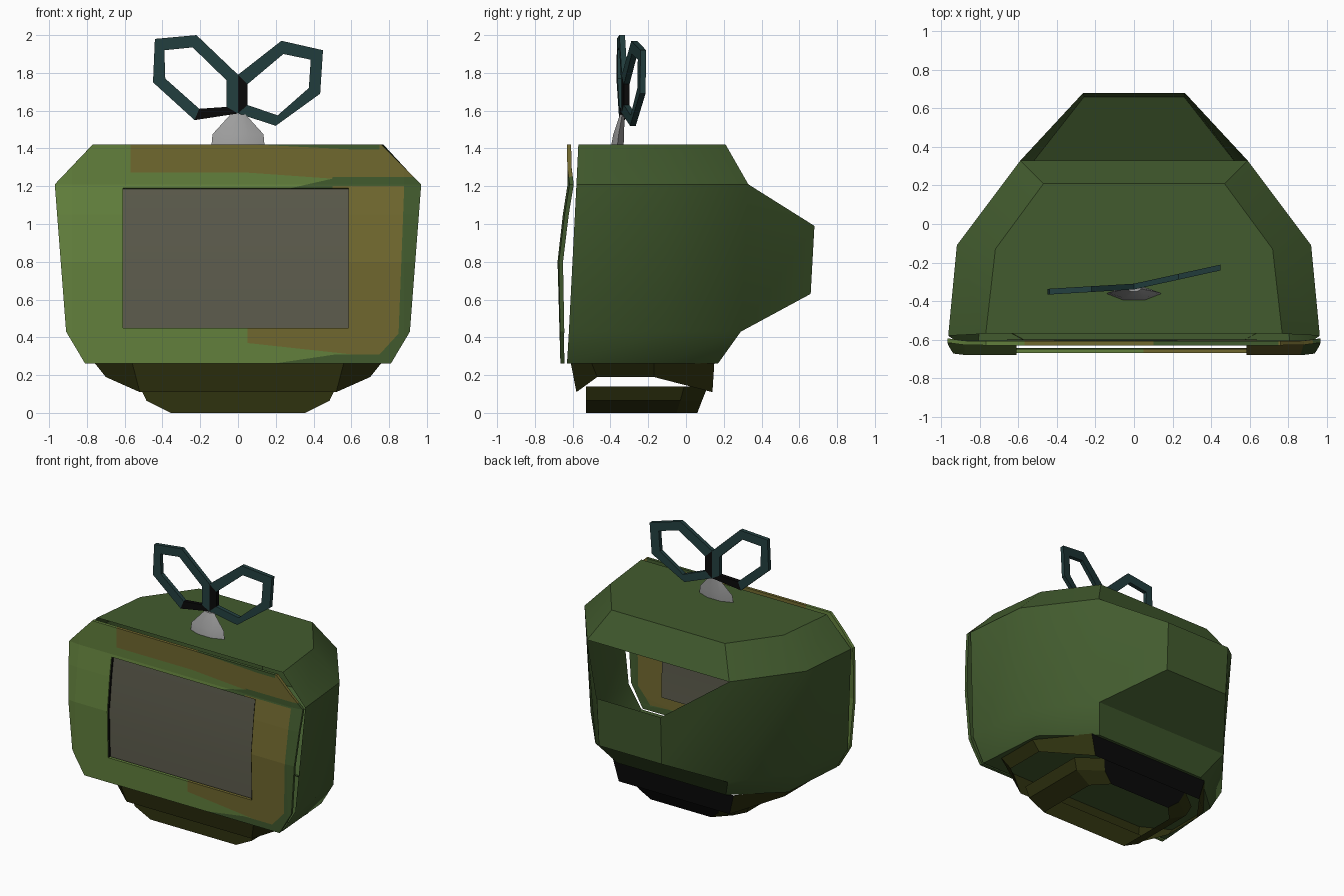
import bpy, bmesh, math
from mathutils import Vector

if "Cube" in bpy.data.objects:
    bpy.data.objects.remove(bpy.data.objects["Cube"])


def material(name, r, g, b):
    lin = [(c / 255 / 12.92) if c < 11 else ((c / 255 + 0.055) / 1.055) ** 2.4 for c in (r, g, b)]
    m = bpy.data.materials.new(name)
    m.diffuse_color = (*lin, 1)
    m.use_nodes = True
    m.node_tree.nodes["Principled BSDF"].inputs["Base Color"].default_value = m.diffuse_color
    return m


DARK_GREEN = material("dark_green", 66, 91, 46)
LIGHT_GREEN = material("light_green", 99, 129, 61)
BROWN = material("ochre_brown", 113, 105, 47)
SCREEN = material("screen_grey", 94, 93, 78)
OLIVE = material("dark_olive", 47, 50, 15)
GREY = material("light_grey", 158, 158, 158)
TEAL = material("dark_teal", 35, 63, 63)
BLACK = material("black", 9, 9, 9)


def finish(bm, name, mats, smooth=None):
    me = bpy.data.meshes.new(name)
    bm.to_mesh(me)
    bm.free()
    ob = bpy.data.objects.new(name, me)
    bpy.context.collection.objects.link(ob)
    for m in mats:
        me.materials.append(m)
    if smooth:
        bpy.ops.object.select_all(action='DESELECT')
        ob.select_set(True)
        bpy.context.view_layer.objects.active = ob
        bpy.ops.object.shade_smooth_by_angle(angle=math.radians(smooth))
    return ob


def ring(bm, half):
    """Mirror the right half (front to back) into a counterclockwise ring."""
    pts = list(half) + [(-x, y, z) for x, y, z in reversed(half)]
    return [bm.verts.new(p) for p in pts]


def bridge(bm, low, high, closed=False, skip=(), black=()):
    n = len(low)
    for i in range(n if closed else n - 1):
        if i in skip:
            continue
        j = (i + 1) % n
        f = bm.faces.new((low[i], low[j], high[j], high[i]))
        f.material_index = 1 if i in black else 0


# Cabinet shell, open at the front and at the top of the rear hump
bm = bmesh.new()
r0 = ring(bm, [(0.81, -0.63, 0.262), (0.77, -0.11, 0.262), (0.45, 0.17, 0.262)])
r1 = ring(bm, [(0.91, -0.62, 0.43), (0.87, -0.11, 0.43), (0.55, 0.29, 0.43)])
r2 = ring(bm, [(0.965, -0.58, 1.21), (0.92, -0.11, 1.21), (0.59, 0.33, 1.21)])
r3 = ring(bm, [(0.77, -0.57, 1.42), (0.72, -0.13, 1.42), (0.47, 0.21, 1.42)])
bridge(bm, r0, r1)
bridge(bm, r1, r2, skip=(2,))
bridge(bm, r2, r3)
bm.faces.new(r3)
bm.faces.new(r0[::-1])
c = ring(bm, [(0.26, 0.66, 0.63)])
d = ring(bm, [(0.265, 0.68, 0.99)])
for quad in ((r1[2], c[0], d[0], r2[2]), (c[0], c[1], d[1], d[0]),
             (c[1], r1[3], r2[3], d[1]), (r1[2], r1[3], c[1], c[0])):
    bm.faces.new(quad)
cabinet = finish(bm, "cabinet", [DARK_GREEN], 40).data
for e in cabinet.edges:  # crisp creases under the hump
    if all(cabinet.vertices[i].co.y > 0.16 and cabinet.vertices[i].co.z < 0.64 for i in e.vertices):
        e.use_edge_sharp = True

# Front panel with patches of paint and a screen opening
PROFILE = [(0.262, -0.665), (0.8, -0.68), (1.05, -0.652), (1.21, -0.627), (1.42, -0.63)]


def front_y(x, z):
    y = PROFILE[-1][1]
    for (z0, y0), (z1, y1) in zip(PROFILE, PROFILE[1:]):
        if z <= z1:
            y = y0 + (y1 - y0) * (z - z0) / (z1 - z0)
            break
    return y + 0.12 * max(0, abs(x) - 0.88)


def cut(bm, x1, z1, x2, z2):
    bmesh.ops.bisect_plane(bm, geom=bm.verts[:] + bm.edges[:] + bm.faces[:],
                           plane_co=(x1, 0, z1), plane_no=Vector((z2 - z1, 0, x1 - x2)).normalized())


def line(x, x1, z1, x2, z2):
    return z1 + (z2 - z1) * (x - x1) / (x2 - x1)


# Straight borders between the paint patches
RIM = (0.85, 0.42, 0.88, 1.2)
CORNER = (0.75, 0.31, 0.85, 0.42)
LOW_DARK = (0.25, 0.27, 0.52, 0.31)
LOW_BROWN = (0.05, 0.37, 0.6, 0.31)
BAND = (0.28, 1.19, 0.5, 1.24)
TOP_BROWN = (0.05, 1.272, 0.5, 1.24)
TOP_DARK = (0.1, 1.42, 0.6, 1.395)


def paint(x, z):
    """0 light green, 1 brown, 2 dark green."""
    if z > 1.19:
        if 0.1 < x < 0.75 and z > max(1.395, line(x, *TOP_DARK)):
            return 2
        if x > 0.5:
            if z > 1.25:
                return 1
            return 2 if z > 1.2 or x > 0.88 else 1
        if z < line(x, *BAND) and x > 0.28:
            return 2
        edge = 1.272 if x < 0.05 else line(x, *TOP_BROWN)
        return 1 if x > -0.57 and z > edge else 0
    if x > 0.75 and (z < line(x, *CORNER) or x > 0.85 + (z - 0.42) * 0.0385):
        return 2
    if x > 0.25 and z < min(0.31, line(x, *LOW_DARK)):
        return 2
    return 1 if x > 0.05 and (z > line(x, *LOW_BROWN) or x > 0.6) else 0


X0, X1, Z0, Z1 = -0.61, 0.585, 0.45, 1.19
bm = bmesh.new()
outline = [(-0.81, 0.262), (0.81, 0.262), (0.91, 0.43), (0.97, 1.21),
           (0.76, 1.42), (-0.77, 1.42), (-0.97, 1.21), (-0.91, 0.43)]
bm.faces.new([bm.verts.new((x, 0, z)) for x, z in outline])
for x in (X0, X1, -0.57, 0.05, 0.5, 0.75, -0.88, 0.88):
    cut(bm, x, 0, x, 1)
for z in (Z0, Z1, 0.31, 0.8, 1.05, 1.2, 1.21, 1.25, 1.272, 1.395):
    cut(bm, 0, z, 1, z)
for border in (RIM, CORNER, LOW_DARK, LOW_BROWN, BAND, TOP_BROWN, TOP_DARK):
    cut(bm, *border)
hole = []
for f in bm.faces:
    p = f.calc_center_median()
    f.material_index = paint(p.x, p.z)
    if X0 < p.x < X1 and Z0 < p.z < Z1:
        hole.append(f)
bmesh.ops.delete(bm, geom=hole, context='FACES')
for v in bm.verts:
    v.co.y = front_y(v.co.x, v.co.z)
panel = finish(bm, "front_panel", [LIGHT_GREEN, BROWN, DARK_GREEN])
mod = panel.modifiers.new("thickness", 'SOLIDIFY')
mod.thickness = 0.022
mod.offset = -1

# Dark lining on the sides of the opening
bm = bmesh.new()
for x in (X0 + 0.003, X1 - 0.003):
    pts = [[bm.verts.new((x, front_y(x, z) + dy, z)) for dy in (0.002, 0.024)]
           for z in (Z0, 0.8, 1.05, Z1)]
    for a, b in zip(pts, pts[1:]):
        bm.faces.new((a[0], a[1], b[1], b[0]))
finish(bm, "opening_lining", [BLACK])

# Screen behind the opening, slightly curved and a little larger
bm = bmesh.new()
rows = [[bm.verts.new((x, y, z)) for x in (-0.66, 0.64)]
        for z, y in ((0.4, -0.622), (0.65, -0.628), (0.95, -0.622), (1.24, -0.601))]
for a, b in zip(rows, rows[1:]):
    bm.faces.new((a[0], a[1], b[1], b[0]))
finish(bm, "screen", [SCREEN], 40)

# Skirt below the cabinet, with raised sides
bm = bmesh.new()
low = ring(bm, [(0.52, -0.58, 0.11), (0.70, -0.47, 0.19), (0.70, -0.17, 0.19), (0.46, 0.14, 0.11)])
high = ring(bm, [(0.56, -0.61, 0.265), (0.76, -0.5, 0.265), (0.76, -0.17, 0.265), (0.5, 0.15, 0.265)])
bridge(bm, low, high, closed=True, black=(3,))
finish(bm, "skirt", [OLIVE, BLACK])

# Foot, an open tub
bm = bmesh.new()
f0 = ring(bm, [(0.355, -0.53, 0), (0.355, -0.05, 0), (0.25, 0.06, 0)])
f1 = ring(bm, [(0.485, -0.53, 0.065), (0.485, -0.03, 0.065), (0.33, 0.085, 0.065)])
f2 = ring(bm, [(0.52, -0.53, 0.14), (0.52, -0.01, 0.14), (0.36, 0.115, 0.14)])
bridge(bm, f0, f1, closed=True, black=(2,))
bridge(bm, f1, f2, closed=True, black=(2,))
finish(bm, "foot", [OLIVE, BLACK])

# Antenna mount, a slim faceted dome
bm = bmesh.new()
levels = []
for z, w, yf, yb in ((1.42, 0.14, -0.395, -0.33), (1.475, 0.135, -0.385, -0.328), (1.58, 0.04, -0.35, -0.325)):
    ym = (yf + yb) / 2
    levels.append(ring(bm, [(w * 0.4, yf, z), (w, ym, z), (w * 0.4, yb, z)]))
for a, b in zip(levels, levels[1:]):
    bridge(bm, a, b, closed=True)
bm.faces.new(levels[-1])
finish(bm, "antenna_mount", [GREY], 35)


# Antenna loops, six-sided frames swept back from the middle
def antenna(name, outer, inner, slope, black):
    bm = bmesh.new()

    def loop(pts, dy):
        return [bm.verts.new((x, -0.325 + slope * x + dy, z)) for x, z in pts]
    rails = [loop(outer, -0.015), loop(inner, -0.015), loop(inner, 0.015), loop(outer, 0.015)]
    for a, b in zip(rails, rails[1:] + rails[:1]):
        for i in range(6):
            j = (i + 1) % 6
            f = bm.faces.new((a[i], a[j], b[j], b[i]))
            f.material_index = 1 if i == black else 0
    bmesh.ops.recalc_face_normals(bm, faces=bm.faces[:])
    finish(bm, name, [TEAL, BLACK])


antenna("left_antenna",
        [(-0.44, 1.98), (-0.22, 2.0), (0.0, 1.79), (0.0, 1.585), (-0.23, 1.55), (-0.45, 1.75)],
        [(-0.39, 1.92), (-0.24, 1.935), (-0.06, 1.76), (-0.06, 1.62), (-0.205, 1.61), (-0.385, 1.77)], 0.06, 3)
antenna("right_antenna",
        [(0.0, 1.79), (0.23, 1.97), (0.45, 1.92), (0.435, 1.69), (0.20, 1.52), (0.0, 1.585)],
        [(0.05, 1.74), (0.24, 1.90), (0.385, 1.87), (0.375, 1.72), (0.21, 1.575), (0.05, 1.63)], 0.22, 5)
